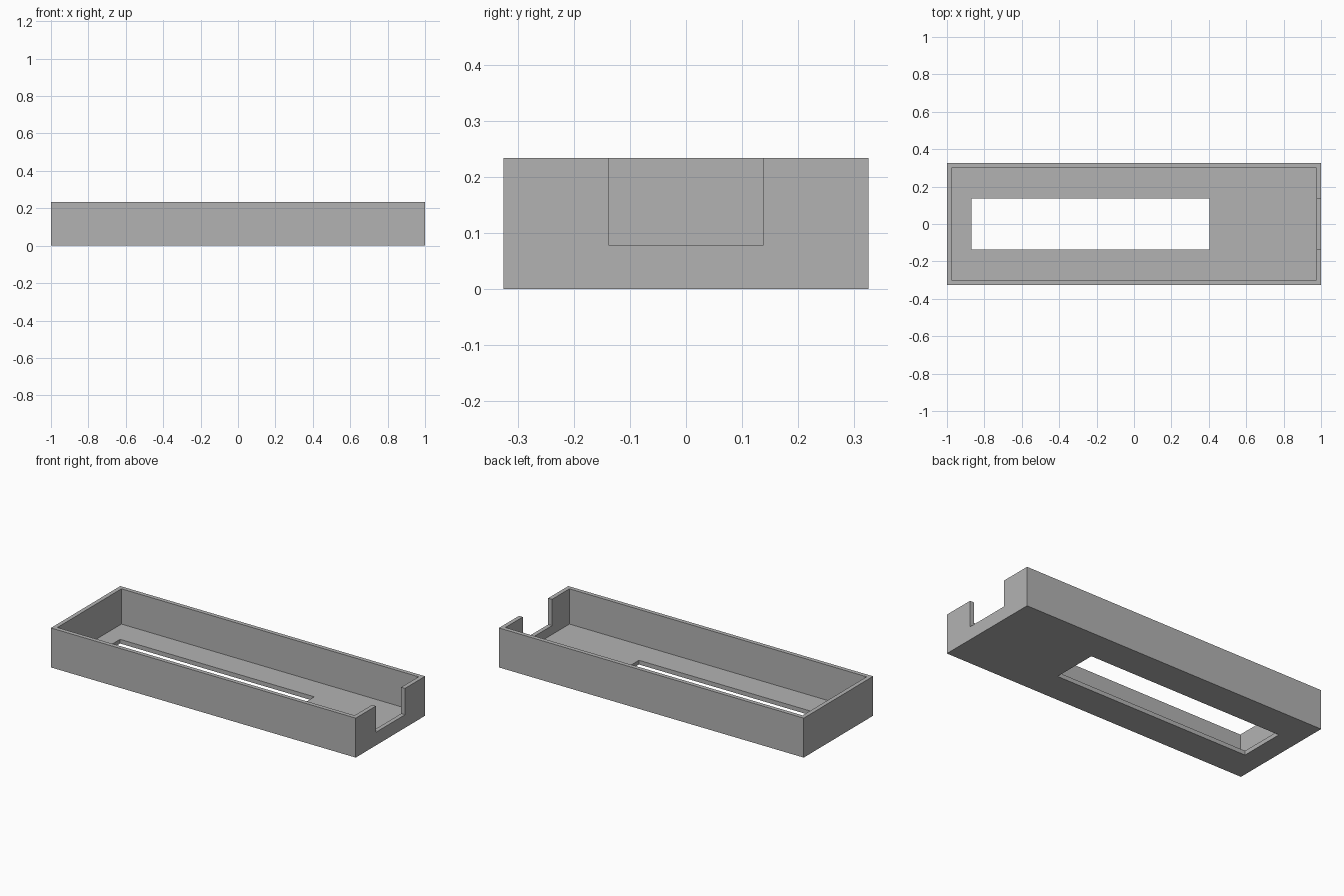
import bpy
from mathutils import Vector

cube = bpy.data.objects.get("Cube")
if cube:
    bpy.data.objects.remove(cube, do_unlink=True)

HALF_X, HALF_Y, HEIGHT = 1.0, 0.325, 0.234
WALL = 0.025
OPENING = 0.137     # half width of the floor slot and the end notch
NOTCH_Z = 0.078

grey = bpy.data.materials.new("plain grey")
grey.use_nodes = True
grey.diffuse_color = (0.45, 0.45, 0.45, 1)
grey.node_tree.nodes["Principled BSDF"].inputs["Base Color"].default_value = (0.45, 0.45, 0.45, 1)


def box(name, low, high):
    """Box between two opposite corners."""
    low, high = Vector(low), Vector(high)
    bpy.ops.mesh.primitive_cube_add(size=1)
    obj = bpy.context.object
    obj.name = name
    size, centre = high - low, (low + high) / 2
    for v in obj.data.vertices:
        v.co = Vector(a * b for a, b in zip(v.co, size)) + centre
    obj.data.materials.append(grey)
    return obj


def cut(target, cutter):
    """Subtract the cutter from the target and discard it."""
    cutter.hide_render = True
    mod = target.modifiers.new("cut", 'BOOLEAN')
    mod.operation = 'DIFFERENCE'
    mod.solver = 'EXACT'
    mod.object = cutter
    bpy.context.view_layer.objects.active = target
    bpy.ops.object.modifier_apply(modifier=mod.name)
    bpy.data.objects.remove(cutter, do_unlink=True)


# Outer block of the tray
tray = box("tray", (-HALF_X, -HALF_Y, 0), (HALF_X, HALF_Y, HEIGHT))

# Open cavity above the floor
cut(tray, box("cavity_cutter", (WALL - HALF_X, WALL - HALF_Y, WALL),
              (HALF_X - WALL, HALF_Y - WALL, HEIGHT + 0.1)))

# Long slot through the floor
cut(tray, box("slot_cutter", (-0.87, -OPENING, -0.1), (0.405, OPENING, 0.1)))

# Notch in the +x end wall
cut(tray, box("notch_cutter", (HALF_X - 0.1, -OPENING, NOTCH_Z),
              (HALF_X + 0.1, OPENING, HEIGHT + 0.1)))
